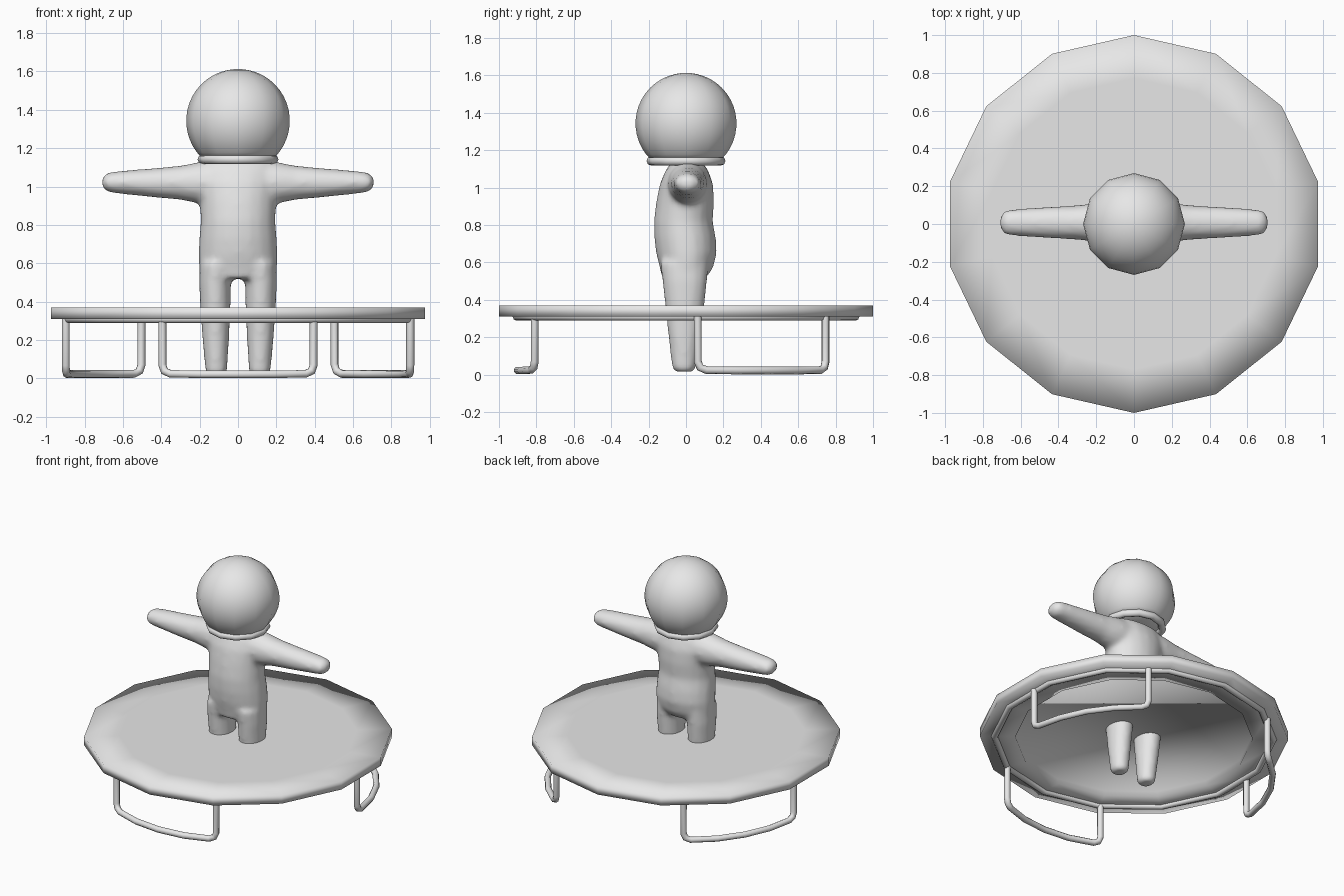
import bpy, bmesh, math
from mathutils import Vector

if "Cube" in bpy.data.objects:
    bpy.data.objects.remove(bpy.data.objects["Cube"])

grey = bpy.data.materials.new("light grey")
grey.diffuse_color = (0.8, 0.8, 0.8, 1)
grey.use_nodes = True
grey.node_tree.nodes["Principled BSDF"].inputs["Base Color"].default_value = grey.diffuse_color


def finish(name, bm, angle=180):
    bmesh.ops.recalc_face_normals(bm, faces=bm.faces)
    mesh = bpy.data.meshes.new(name)
    bm.to_mesh(mesh)
    bm.free()
    obj = bpy.data.objects.new(name, mesh)
    bpy.context.collection.objects.link(obj)
    mesh.materials.append(grey)
    smooth(obj, angle)
    return obj


def smooth(obj, angle):
    bpy.ops.object.select_all(action='DESELECT')
    obj.select_set(True)
    bpy.context.view_layer.objects.active = obj
    if angle >= 180:
        bpy.ops.object.shade_smooth()
    else:
        bpy.ops.object.shade_smooth_by_angle(angle=math.radians(angle))


def bridge(bm, a, b):
    n = len(a)
    for i in range(n):
        bm.faces.new((a[i], a[(i + 1) % n], b[(i + 1) % n], b[i]))


def revolve(name, profile, sides, angle=180, closed=False):
    """Turn (radius, z) points around z, with a corner at +y."""
    bm = bmesh.new()
    rings = []
    for r, z in profile:
        rings.append([bm.verts.new((r * math.sin(2 * math.pi * i / sides),
                                    r * math.cos(2 * math.pi * i / sides), z))
                      for i in range(sides)])
    for a, b in zip(rings, rings[1:]):
        bridge(bm, a, b)
    if closed:
        bridge(bm, rings[-1], rings[0])
    else:
        bm.faces.new(rings[0])
        bm.faces.new(rings[-1])
    return finish(name, bm, angle)


def circle_profile(radius, z, tube, n=8):
    return [(radius + tube * math.cos(2 * math.pi * i / n),
             z + tube * math.sin(2 * math.pi * i / n)) for i in range(n)]


def loft(bm, sections, u, v, sides=14):
    """Capped skin through (centre, u radius, v radius) ellipses."""
    rings = []
    for c, ru, rv in sections:
        rings.append([bm.verts.new(Vector(c)
                                   + Vector(u) * ru * math.cos(2 * math.pi * i / sides)
                                   + Vector(v) * rv * math.sin(2 * math.pi * i / sides))
                      for i in range(sides)])
    for a, b in zip(rings, rings[1:]):
        bridge(bm, a, b)
    bm.faces.new(rings[0])
    bm.faces.new(rings[-1])


# Trampoline: bed with rim recessed underneath, and frame hoop
revolve("trampoline_bed", [(0.77, 0.345), (0.77, 0.31), (1.0, 0.31), (1.0, 0.37), (0.77, 0.37)], 14)
revolve("frame_hoop", circle_profile(0.905, 0.31, 0.022), 14, closed=True)

# Three U-shaped legs whose foot bar follows the hoop
for k in range(3):
    mid = math.radians(-90 + 120 * k)
    path = [(-26, 0.31), (-26, 0.07), (-25.2, 0.038), (-23, 0.024), (-12, 0.022), (0, 0.022),
            (12, 0.022), (23, 0.024), (25.2, 0.038), (26, 0.07), (26, 0.31)]
    curve = bpy.data.curves.new("leg_path", 'CURVE')
    curve.dimensions = '3D'
    curve.bevel_depth = 0.021
    curve.bevel_resolution = 2
    spline = curve.splines.new('POLY')
    spline.points.add(len(path) - 1)
    for p, (deg, z) in zip(spline.points, path):
        a = mid + math.radians(deg)
        p.co = (0.9 * math.cos(a), 0.9 * math.sin(a), z, 1)
    leg = bpy.data.objects.new("trampoline_leg_%d" % (k + 1), curve)
    bpy.context.collection.objects.link(leg)
    curve.materials.append(grey)
    bpy.ops.object.select_all(action='DESELECT')
    leg.select_set(True)
    bpy.context.view_layer.objects.active = leg
    bpy.ops.object.convert(target='MESH')
    smooth(bpy.context.object, 50)

# Figure body: torso, arms and legs fused into one smooth skin
X, Y, Z = (1, 0, 0), (0, 1, 0), (0, 0, 1)
bm = bmesh.new()
torso = [(0.52, 0.16, -0.13, 0.11), (0.57, 0.205, -0.14, 0.145), (0.65, 0.207, -0.16, 0.165),
         (0.73, 0.203, -0.17, 0.16), (0.82, 0.195, -0.172, 0.143), (0.92, 0.2, -0.16, 0.15),
         (1.02, 0.215, -0.14, 0.145), (1.09, 0.215, -0.11, 0.12), (1.135, 0.19, -0.08, 0.09)]
loft(bm, [((0, (f + b) / 2, z), w, (b - f) / 2) for z, w, f, b in torso], X, Y, 20)
arm = [(0.1, 1.02, 0.11, 0.115), (0.2, 1.02, 0.105, 0.11), (0.3, 1.02, 0.092, 0.09),
       (0.45, 1.02, 0.084, 0.076), (0.6, 1.022, 0.074, 0.062), (0.67, 1.022, 0.068, 0.053),
       (0.695, 1.022, 0.055, 0.042), (0.708, 1.022, 0.028, 0.022)]
shin = [(0.015, 0.113, 0.045, -0.06, 0.04), (0.03, 0.113, 0.057, -0.075, 0.052),
        (0.2, 0.116, 0.07, -0.095, 0.075), (0.37, 0.118, 0.08, -0.113, 0.1),
        (0.5, 0.12, 0.084, -0.128, 0.115), (0.6, 0.115, 0.085, -0.14, 0.12)]
for s in (-1, 1):
    loft(bm, [((s * x, 0.008, z), ry, rz) for x, z, ry, rz in arm], Y, Z)
    loft(bm, [((s * x, (f + b) / 2, z), w, (b - f) / 2) for z, x, w, f, b in shin], X, Y)
body = finish("figure_body", bm)
remesh = body.modifiers.new("fuse", 'REMESH')
remesh.mode = 'VOXEL'
remesh.voxel_size = 0.016
remesh.use_smooth_shade = True
relax = body.modifiers.new("relax", 'SMOOTH')
relax.factor = 0.5
relax.iterations = 8

# Round helmet, flattened by its collar opening
R, N = 0.27, 16
helmet = [(R * math.sin(t), 1.343 + R * math.cos(t))
          for t in (math.radians(4 + 132 * i / N) for i in range(N + 1))]
revolve("helmet", helmet, 12, 60)

# Collar ring under the helmet
revolve("collar", circle_profile(0.186, 1.142, 0.025), 12, closed=True)
